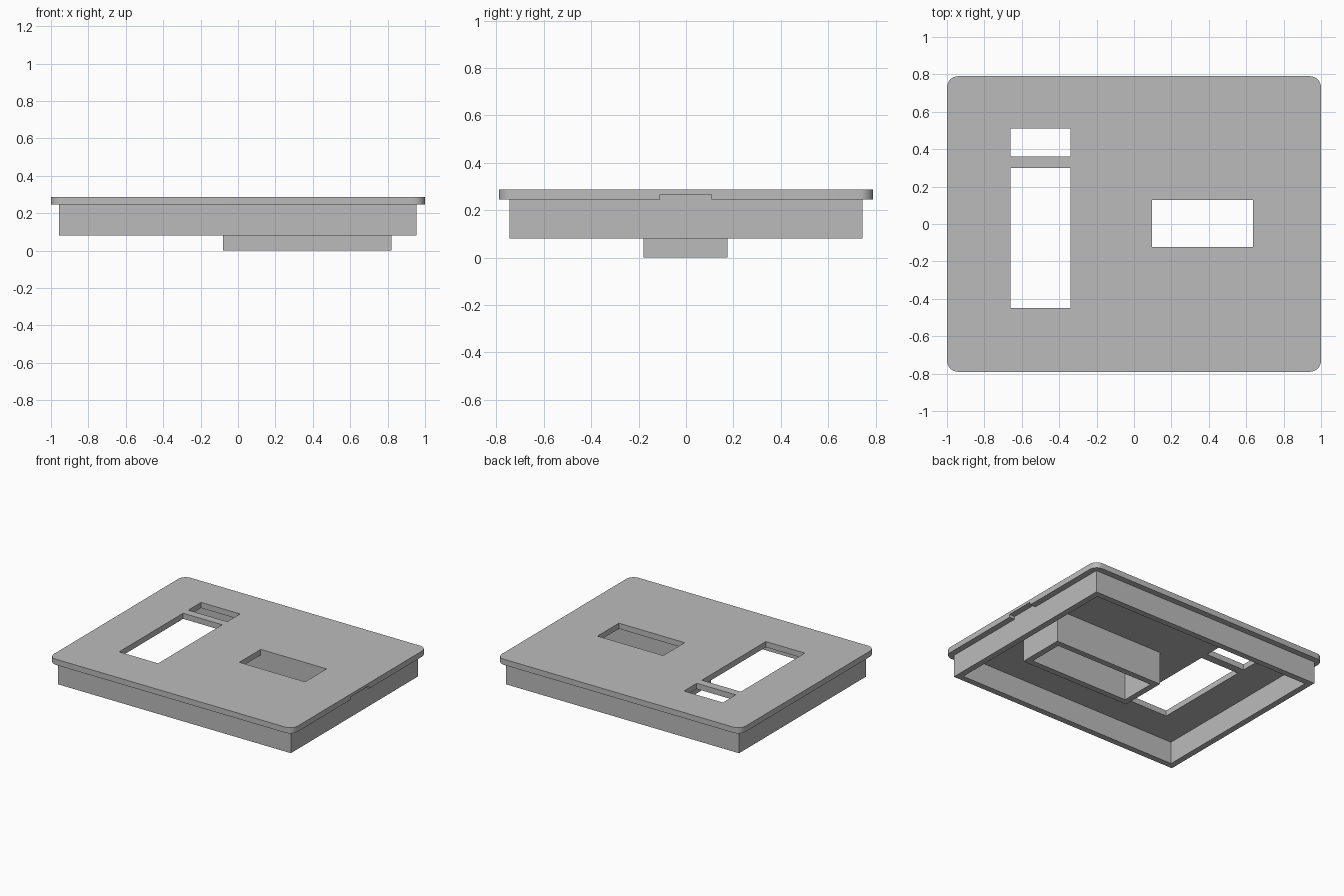
import bpy
import bmesh

cube = bpy.data.objects.get("Cube")
if cube:
    bpy.data.objects.remove(cube, do_unlink=True)

# One plain grey for the whole model
GREY = (0.5, 0.5, 0.5, 1)
grey = bpy.data.materials.new("plain grey")
grey.use_nodes = True
grey.diffuse_color = GREY
grey.node_tree.nodes["Principled BSDF"].inputs["Base Color"].default_value = GREY


def add_boxes(name, boxes, corner=0):
    """Boxes given as (x range, y range, z range), with optional rounded uprights."""
    bm = bmesh.new()
    for ranges in boxes:
        verts = bmesh.ops.create_cube(bm, size=1)["verts"]
        for v in verts:
            for axis, (low, high) in enumerate(ranges):
                v.co[axis] = high if v.co[axis] > 0 else low
    if corner:
        uprights = [e for e in bm.edges
                    if abs(e.verts[0].co.z - e.verts[1].co.z) > 0.01]
        bmesh.ops.bevel(bm, geom=uprights, offset=corner, segments=8,
                        profile=0.5, affect='EDGES')
    mesh = bpy.data.meshes.new(name)
    bm.to_mesh(mesh)
    bm.free()
    mesh.materials.append(grey)
    obj = bpy.data.objects.new(name, mesh)
    bpy.context.collection.objects.link(obj)
    return obj


def carve(obj, boxes):
    """Cut boxes out of an object and remove the cutter."""
    cutter = add_boxes("cutter", boxes)
    cutter.hide_render = True
    mod = obj.modifiers.new("openings", 'BOOLEAN')
    mod.operation = 'DIFFERENCE'
    mod.solver = 'EXACT'
    mod.object = cutter
    bpy.context.view_layer.objects.active = obj
    bpy.ops.object.modifier_apply(modifier=mod.name)
    bpy.data.objects.remove(cutter, do_unlink=True)


def frame(name, xr, yr, zr, wall):
    """Open rectangular tube."""
    obj = add_boxes(name, [(xr, yr, zr)])
    carve(obj, [((xr[0] + wall, xr[1] - wall), (yr[0] + wall, yr[1] - wall), (-1, 1))])
    return obj


UNDER, TOP = 0.245, 0.287
THROUGH = (0.1, 0.5)

# Cover plate with three windows and a finger notch under its +x edge
plate = add_boxes("cover_plate", [((-1, 1), (-0.79, 0.79), (UNDER, TOP))], corner=0.06)
carve(plate, [
    ((-0.66, -0.34), (0.36, 0.51), THROUGH),
    ((-0.66, -0.34), (-0.45, 0.30), THROUGH),
    ((0.097, 0.637), (-0.123, 0.128), THROUGH),
    ((0.955, 1.1), (-0.11, 0.107), (0.1, 0.266)),
])
bpy.ops.object.select_all(action='DESELECT')
plate.select_set(True)
bpy.context.view_layer.objects.active = plate
bpy.ops.object.shade_smooth_by_angle()

# Skirt below the plate and the deeper sleeve around the +x window
frame("skirt", (-0.957, 0.955), (-0.745, 0.745), (0.08, UNDER), 0.045)
frame("window_sleeve", (-0.08, 0.82), (-0.18, 0.176), (0, UNDER), 0.045)
